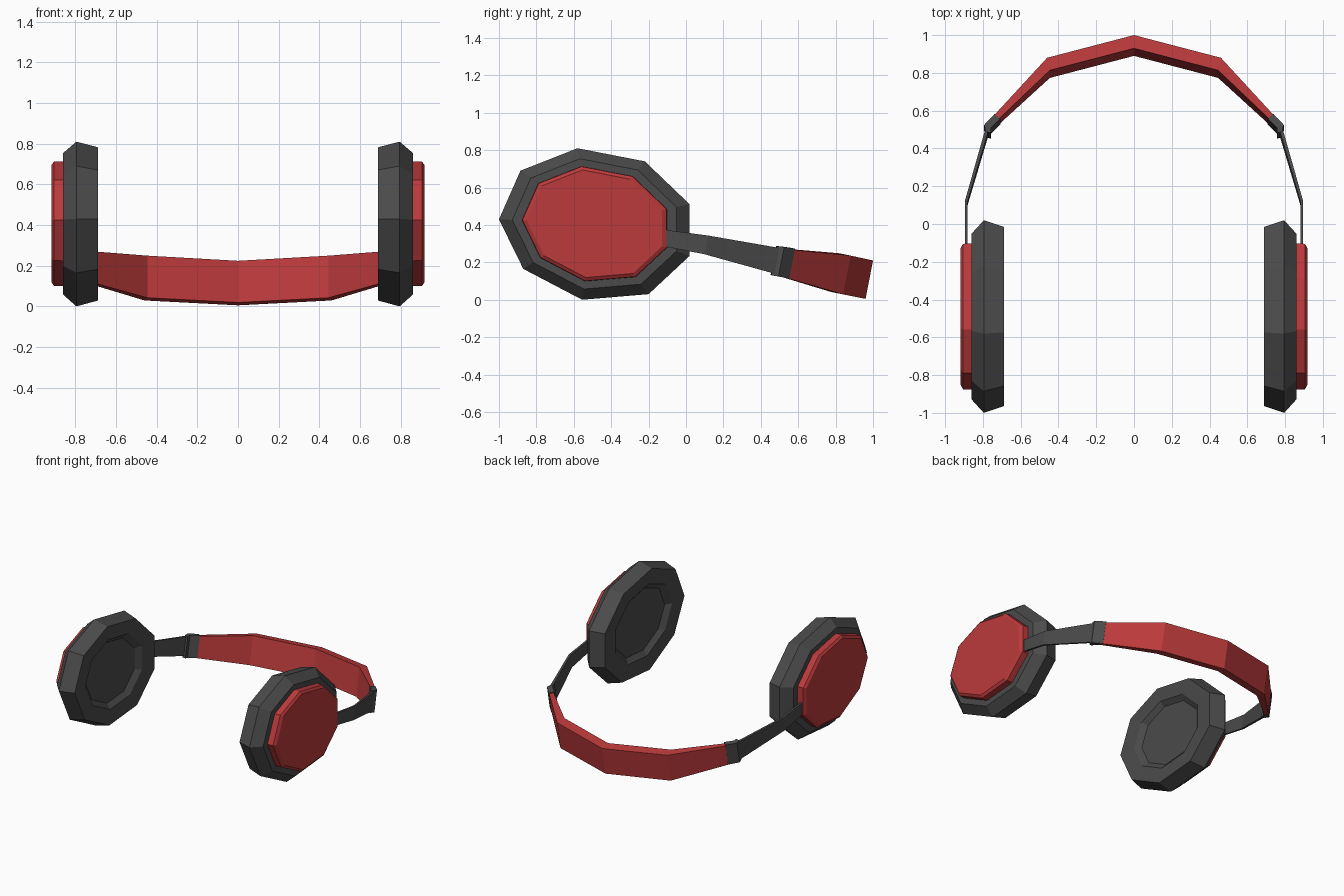
import bpy, bmesh
from mathutils import Vector

if "Cube" in bpy.data.objects:
    bpy.data.objects.remove(bpy.data.objects["Cube"])


def material(name, rgb):
    m = bpy.data.materials.new(name)
    m.diffuse_color = (*rgb, 1)
    m.use_nodes = True
    m.node_tree.nodes["Principled BSDF"].inputs["Base Color"].default_value = m.diffuse_color
    return m


GREY = material("dark grey", (0.07, 0.07, 0.07))
RED = material("red", (0.50, 0.042, 0.044))


def loft(name, rings, mat, mirror=True):
    """Skin a list of equal-length point rings, capping both ends."""
    bm = bmesh.new()
    vr = [[bm.verts.new(p) for p in ring] for ring in rings]
    n = len(vr[0])
    for a, b in zip(vr, vr[1:]):
        for i in range(n):
            j = (i + 1) % n
            bm.faces.new((a[i], a[j], b[j], b[i]))
    bm.faces.new(vr[0])
    bm.faces.new(vr[-1])
    bmesh.ops.recalc_face_normals(bm, faces=bm.faces)
    me = bpy.data.meshes.new(name)
    bm.to_mesh(me)
    bm.free()
    me.materials.append(mat)
    ob = bpy.data.objects.new(name, me)
    bpy.context.collection.objects.link(ob)
    if mirror:
        mod = ob.modifiers.new("mirror", "MIRROR")
        mod.use_mirror_merge = False
    return ob


# nine-sided ear cup outline (y, z), scaled about its centre
CENTRE = (-0.49, 0.41)
OUTLINE = [(-0.58, 0.81), (-0.22, 0.74), (0.02, 0.51), (0.02, 0.235), (-0.20, 0.03),
           (-0.555, 0.0), (-0.87, 0.165), (-1.0, 0.43), (-0.885, 0.69)]


def cup_ring(x, s):
    cy, cz = CENTRE
    return [(x, cy + (y - cy) * s, cz + (z - cz) * s) for y, z in OUTLINE]


# ear cups: recessed pad floor, rim, widest edge, outer shoulder
loft("ear_cup", [cup_ring(x, s) for x, s in
                 ((0.725, 0.57), (0.695, 0.66), (0.688, 0.93), (0.795, 1.0),
                  (0.86, 0.86), (0.86, 0.77))], GREY)
# red outer covers
loft("ear_cup_cover", [cup_ring(x, s) for x, s in
                       ((0.85, 0.76), (0.905, 0.755), (0.918, 0.71))], RED)


def strap_ring(x, y, z, nx, ny, t, w):
    """Tilted rectangle: outer top corner, inward plan direction, thickness, width."""
    top = Vector((x, y, z))
    inward = Vector((nx, ny, -0.2 * ny)) * t
    down = Vector((0, -0.195, -1)) * w
    return [top, top + inward, top + inward + down, top + down]


# red headband arc, full width
half = [(0.755, 0.56, 0.268, -0.75, -0.65, 0.03, 0.15),
        (0.46, 0.88, 0.236, -0.22, -0.97, 0.068, 0.207),
        (0, 1.0, 0.21, 0, -1, 0.07, 0.205)]
arc = half + [(-x, y, z, -nx, ny, t, w) for x, y, z, nx, ny, t, w in half[1::-1]]
loft("headband", [strap_ring(*s) for s in arc], RED, mirror=False)

# grey end clips of the headband
loft("band_clip", [strap_ring(*s) for s in
                   ((0.738, 0.583, 0.273, -0.75, -0.65, 0.04, 0.158),
                    (0.793, 0.525, 0.282, -0.9, -0.4, 0.04, 0.158),
                    (0.784, 0.488, 0.286, -0.98, -0.2, 0.028, 0.155))], GREY)

# thin arms running into the ear cups
loft("slider_arm", [strap_ring(*s) for s in
                    ((0.785, 0.51, 0.275, -0.96, -0.26, 0.018, 0.138),
                     (0.896, 0.12, 0.343, -1, -0.1, 0.015, 0.1),
                     (0.896, -0.105, 0.373, -1, 0, 0.015, 0.087))], GREY)
